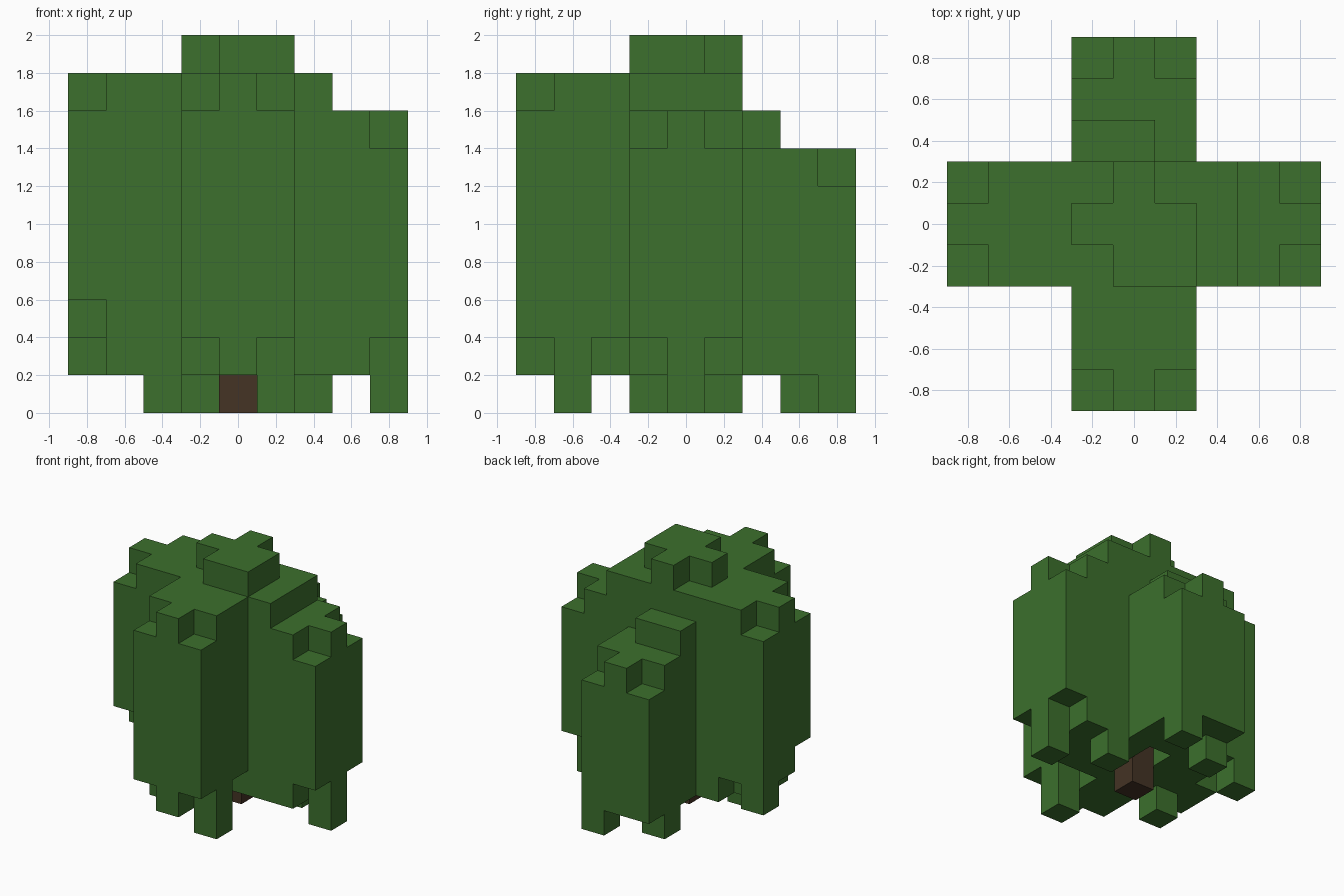
import bpy
import bmesh
from mathutils import Vector

if "Cube" in bpy.data.objects:
    bpy.data.objects.remove(bpy.data.objects["Cube"], do_unlink=True)

UNIT = 0.2


def material(name, color):
    mat = bpy.data.materials.new(name)
    mat.use_nodes = True
    mat.diffuse_color = color
    mat.node_tree.nodes["Principled BSDF"].inputs["Base Color"].default_value = color
    return mat


def finish(bm, name, mat):
    mesh = bpy.data.meshes.new(name)
    bm.to_mesh(mesh)
    bm.free()
    mesh.materials.append(mat)
    obj = bpy.data.objects.new(name, mesh)
    bpy.context.collection.objects.link(obj)
    return obj


def top_level(i, j):
    """Height of a leaf column, in blocks."""
    if max(abs(i), abs(j)) <= 1:
        return 9 if (i, j) in [(-1, -1), (-1, 1), (1, 1)] else 10
    level = 9
    if i >= 3:
        level = 8
    elif j >= 2:
        level = 8 if j == 2 and i < 1 else 7
    # the outer corners of each arm are one block lower
    if abs(i) + abs(j) == 5:
        level -= 1
    return level


# Ragged lower edge: columns that differ from the usual one block of clearance
BOTTOMS = {
    0: [(4, 0), (2, 1), (1, -3), (-2, -1), (1, 4), (-1, 3)],
    2: [(4, -1), (4, 1), (1, -4), (-1, -4), (1, -2), (-4, 0), (-3, 1),
        (0, 0), (0, 1)],
    3: [(-4, -1)],
}
bottom_level = {cell: z for z, cells in BOTTOMS.items() for cell in cells}


def block_mesh(filled):
    """Skin a set of blocks, keeping only the exposed faces."""
    bm = bmesh.new()
    corners = {}

    def vert(p):
        key = tuple(round(c * 2) for c in p)
        if key not in corners:
            corners[key] = bm.verts.new(Vector(p) * UNIT)
        return corners[key]

    for cell in sorted(filled):
        center = Vector(cell) + Vector((0, 0, 0.5))
        for axis in range(3):
            for sign in (-1, 1):
                n = Vector((0, 0, 0))
                n[axis] = sign
                if tuple(int(c) for c in Vector(cell) + n) in filled:
                    continue
                u = Vector((0, 0, 0))
                u[(axis + 1) % 3] = 0.5
                v = n.cross(u)
                mid = center + n * 0.5
                bm.faces.new([vert(mid + a * u + b * v)
                              for a, b in ((-1, -1), (1, -1), (1, 1), (-1, 1))])
    # merge flat neighbouring squares
    bmesh.ops.dissolve_limit(bm, angle_limit=0.01, verts=bm.verts[:], edges=bm.edges[:])
    return bm


# Cross-shaped foliage
leaves = set()
for i in range(-4, 5):
    for j in range(-4, 5):
        if min(abs(i), abs(j)) <= 1:
            for k in range(bottom_level.get((i, j), 1), top_level(i, j)):
                leaves.add((i, j, k))
finish(block_mesh(leaves), "foliage", material("leaf green", (0.045, 0.162, 0.026, 1)))

# Trunk under the middle
finish(block_mesh({(0, 0, 0), (0, 0, 1)}), "trunk",
       material("bark brown", (0.058, 0.033, 0.018, 1)))
